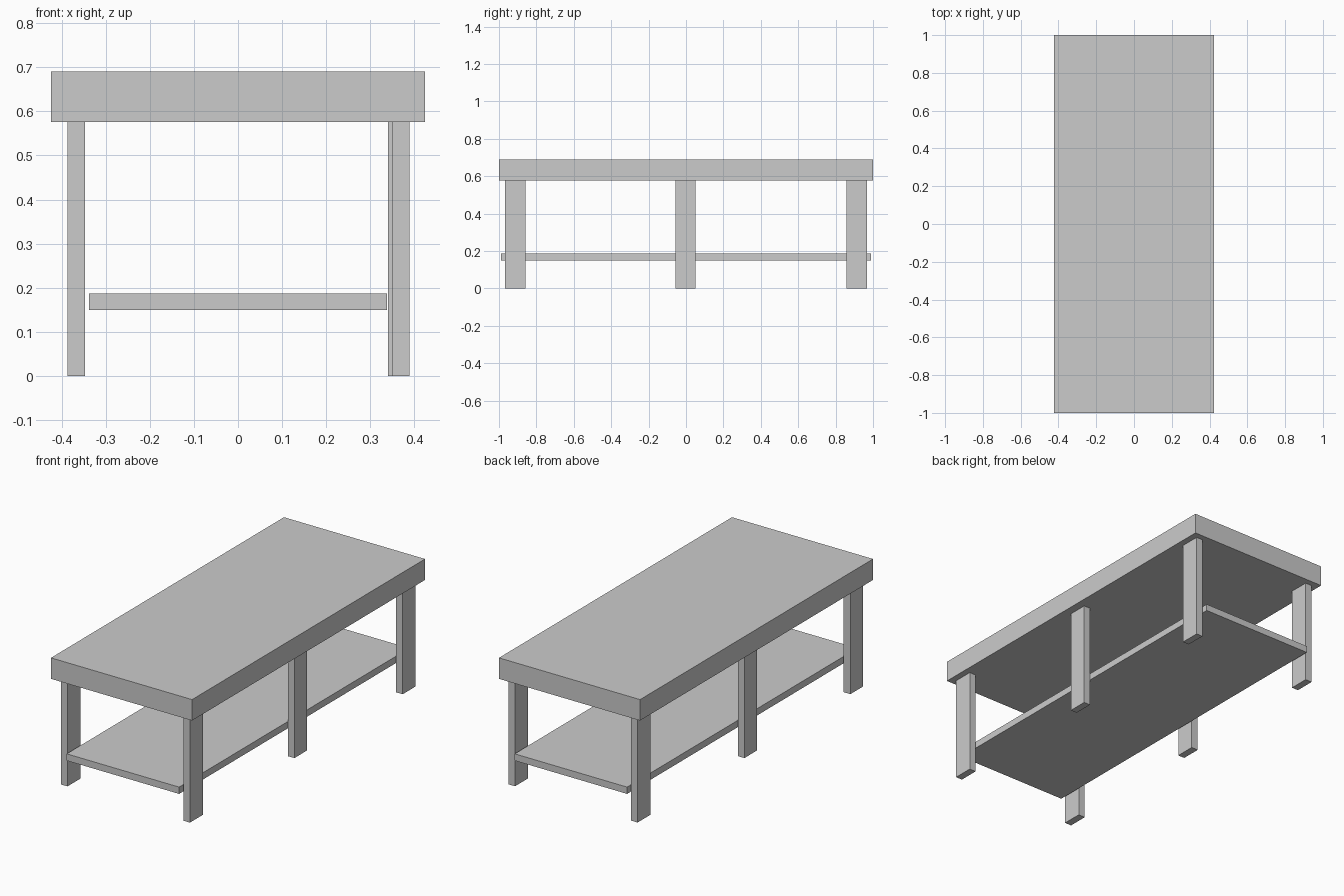
import bpy

if "Cube" in bpy.data.objects:
    bpy.data.objects.remove(bpy.data.objects["Cube"])


def box(name, x, y, z):
    """Add a box spanning the given (min, max) ranges."""
    bpy.ops.mesh.primitive_cube_add(size=1, location=[sum(r) / 2 for r in (x, y, z)])
    obj = bpy.context.object
    obj.name = name
    obj.scale = [r[1] - r[0] for r in (x, y, z)]
    bpy.ops.object.transform_apply(location=False, rotation=False, scale=True)
    return obj


# Thick table top
box("table_top", (-0.424, 0.424), (-1.0, 1.0), (0.576, 0.69))

# Lower shelf, fitted between the rows of legs
box("lower_shelf", (-0.338, 0.338), (-0.988, 0.988), (0.15, 0.187))

# Three flat plank legs on each side; the right middle leg sits slightly inward
leg_rows = {"front": (-0.968, -0.858), "middle": (-0.057, 0.051), "back": (0.858, 0.968)}
for row, y in leg_rows.items():
    right_x = (0.340, 0.379) if row == "middle" else (0.350, 0.389)
    box(f"{row}_left_leg", (-0.387, -0.347), y, (0.0, 0.576))
    box(f"{row}_right_leg", right_x, y, (0.0, 0.576))
